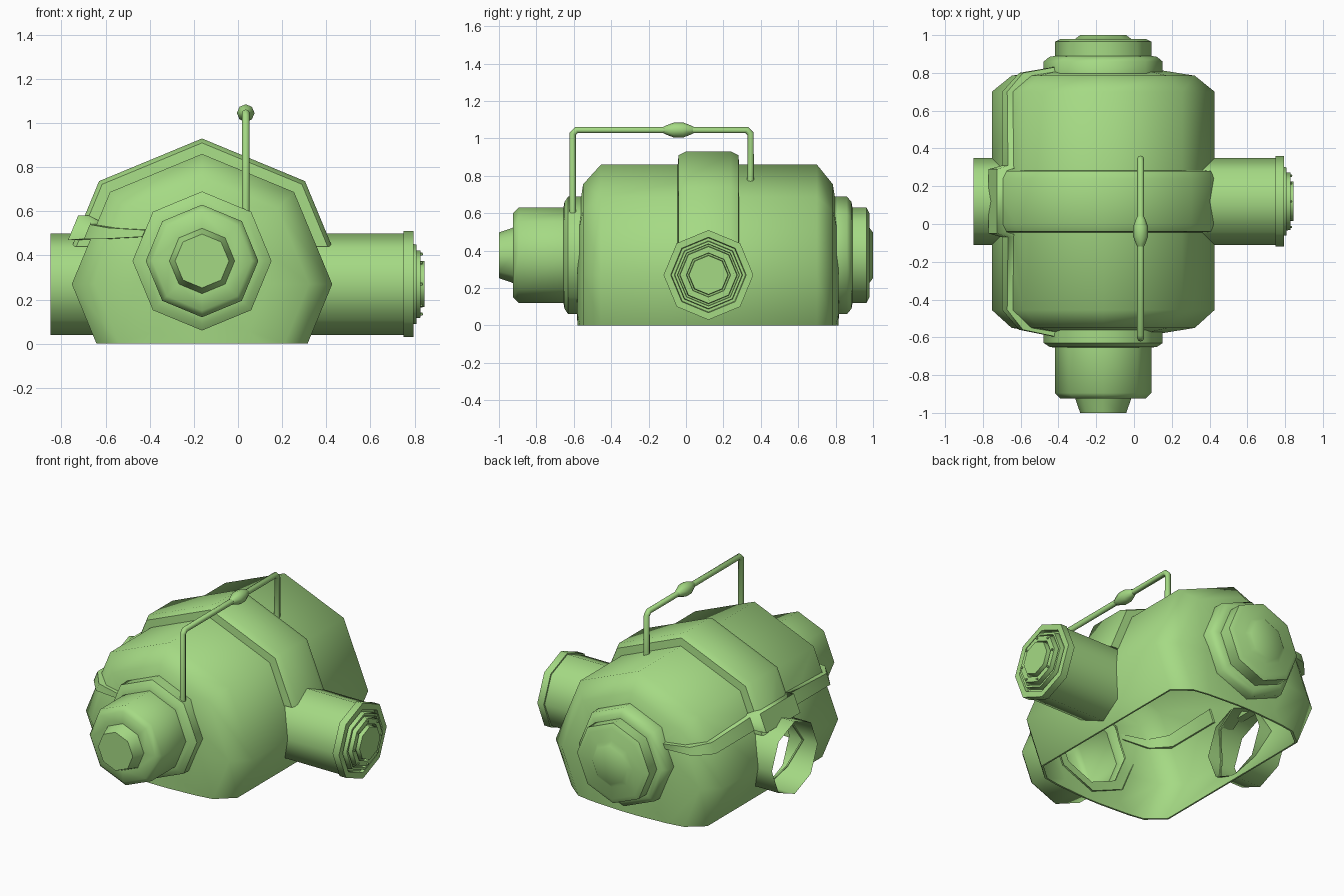
import bpy, bmesh, math
from mathutils import Vector

cube = bpy.data.objects.get("Cube")
if cube:
    bpy.data.objects.remove(cube)

green = bpy.data.materials.new("soft_green")
green.use_nodes = True
color = (0.376, 0.70, 0.231, 1)
green.diffuse_color = color
green.node_tree.nodes["Principled BSDF"].inputs["Base Color"].default_value = color

CX, CY, CZ = -0.163, 0.12, 0.27   # drum axis x, tube axis y, shared axis height
CAP_Z = 0.375                     # height of the end cap axis


def finish(name, bm):
    bmesh.ops.remove_doubles(bm, verts=bm.verts, dist=1e-5)
    bmesh.ops.recalc_face_normals(bm, faces=bm.faces)
    mesh = bpy.data.meshes.new(name)
    bm.to_mesh(mesh)
    bm.free()
    obj = bpy.data.objects.new(name, mesh)
    bpy.context.collection.objects.link(obj)
    mesh.materials.append(green)
    return obj


def smooth(obj):
    bpy.ops.object.select_all(action='DESELECT')
    obj.select_set(True)
    bpy.context.view_layer.objects.active = obj
    bpy.ops.object.shade_smooth_by_angle(angle=math.radians(50))


def bridge(bm, rings, closed=False):
    count = len(rings) if closed else len(rings) - 1
    for i in range(count):
        a, b = rings[i], rings[(i + 1) % len(rings)]
        n = len(a)
        for k in range(n):
            j = (k + 1) % n
            bm.faces.new((a[k], a[j], b[j], b[k]))


def lathe_mesh(profile, axis, center, closed=False, n=8):
    """Turn (radius, position) pairs around the x or y axis."""
    bm = bmesh.new()
    rings = []
    for r, p in profile:
        ring = []
        for k in range(n):
            t = math.tau * k / n
            side, up = r * math.sin(t), r * math.cos(t)
            if axis == 'Y':
                co = (center[0] + side, p, center[1] + up)
            else:
                co = (p, center[0] + side, center[1] + up)
            ring.append(bm.verts.new(co))
        rings.append(ring)
    bridge(bm, rings, closed)
    bmesh.ops.remove_doubles(bm, verts=bm.verts, dist=1e-5)
    return bm


def lathe(name, profile, axis, center, closed=False, n=8):
    obj = finish(name, lathe_mesh(profile, axis, center, closed, n))
    smooth(obj)
    return obj


def cut(obj, cutters):
    bpy.context.view_layer.objects.active = obj
    for cutter in cutters:
        mod = obj.modifiers.new("cut", 'BOOLEAN')
        mod.operation = 'DIFFERENCE'
        mod.solver = 'EXACT'
        mod.object = cutter
        bpy.ops.object.modifier_apply(modifier=mod.name)
    smooth(obj)


def plug(name, r, a, b, axis, center):
    obj = lathe(name, [(0, a), (r, a), (r, b), (0, b)], axis, center)
    obj.hide_render = True
    return obj


# Cutters for the openings
tube_bore = plug("tube_bore", 0.222, -1.2, -0.5, 'X', (CY, CZ))
front_bore = plug("front_bore", 0.25, -0.9, -0.4, 'Y', (CX, CAP_Z))
rear_bore = plug("rear_bore", 0.25, 0.6, 1.2, 'Y', (CX, CAP_Z))
bm = bmesh.new()
bmesh.ops.create_cube(bm, size=4)
bmesh.ops.translate(bm, verts=bm.verts, vec=(0, 0, -2))
floor_cutter = finish("floor_cutter", bm)
floor_cutter.hide_render = True

# Drum shell: thin wall, open below
outer = [(0.1, -0.585), (0.3, -0.58), (0.485, -0.55), (0.59, -0.455),
         (0.59, 0.70), (0.485, 0.785), (0.3, 0.815), (0.1, 0.82)]
inner = [(r - (0.01 if r > 0.1 else 0), CY + (y - CY) * 0.985) for r, y in reversed(outer)]
drum = lathe("drum_shell", outer + inner, 'Y', (CX, CZ), closed=True)
cut(drum, [floor_cutter, tube_bore, front_bore, rear_bore])

# Raised band over the top of the drum
bm = lathe_mesh([(0.582, -0.045), (0.64, -0.04), (0.66, 0.0), (0.66, 0.24),
                 (0.64, 0.28), (0.582, 0.285)], 'Y', (CX, CZ), closed=True)
cutgeo = bmesh.ops.bisect_plane(bm, geom=bm.verts[:] + bm.edges[:] + bm.faces[:],
                                plane_co=(0, 0, 0.44), plane_no=(0, 0, 1), clear_inner=True)
edges = [e for e in cutgeo["geom_cut"] if isinstance(e, bmesh.types.BMEdge)]
bmesh.ops.holes_fill(bm, edges=edges, sides=0)
band = finish("top_band", bm)
cut(band, [tube_bore])

for helper in (tube_bore, front_bore, rear_bore, floor_cutter):
    bpy.data.objects.remove(helper)

# Stepped end caps
lathe("front_cap", [(0.315, -0.56), (0.315, -0.63), (0.285, -0.65), (0.255, -0.655),
                    (0.255, -0.895), (0.225, -0.925), (0.148, -0.925),
                    (0.122, -1.0), (0, -1.0)], 'Y', (CX, CAP_Z))
lathe("rear_cap", [(0.315, 0.79), (0.315, 0.86), (0.285, 0.885), (0.255, 0.89),
                   (0.255, 0.965), (0.225, 0.98), (0.148, 0.98),
                   (0.122, 1.0), (0, 1.0)], 'Y', (CX, CAP_Z))

# Side tubes: one open, one closed by a grooved port
lathe("open_side_tube", [(0.23, -0.85), (0.23, -0.65)], 'X', (CY, CZ))
lathe("closed_side_tube", [(0.23, 0.26), (0.23, 0.76)], 'X', (CY, CZ))
lathe("port_rim", [(0.225, 0.75), (0.24, 0.75), (0.24, 0.795), (0.202, 0.795), (0.198, 0.775),
                   (0.183, 0.775), (0.180, 0.808), (0.166, 0.808), (0.164, 0.79),
                   (0.155, 0.79), (0.152, 0.828), (0.118, 0.828), (0.116, 0.805),
                   (0.107, 0.805), (0.104, 0.845), (0, 0.845)], 'X', (CY, CZ))
for k in range(8):
    t = math.tau * k / 8
    center = (CY + 0.136 * math.sin(t), CZ + 0.136 * math.cos(t))
    lathe("port_bolt", [(0.007, 0.82), (0.007, 0.836), (0, 0.838)], 'X', center, n=6)

# Raised seam strip along the closed side of the drum and over the band
stations = [(-0.595, 0.36, 0.485, 0.515), (-0.56, 0.53, 0.475, 0.525),
            (-0.455, 0.62, 0.475, 0.54), (-0.07, 0.62, 0.475, 0.55),
            (-0.05, 0.69, 0.47, 0.58), (0.29, 0.69, 0.47, 0.58),
            (0.31, 0.62, 0.475, 0.55), (0.70, 0.62, 0.475, 0.54),
            (0.80, 0.53, 0.475, 0.525), (0.83, 0.36, 0.485, 0.515)]
bm = bmesh.new()
rings = []
for y, r, low, high in stations:
    ring = []
    for depth, z in ((0, low), (0, high), (0.05, high), (0.05, low)):
        x = CX - (r - depth - 0.414 * (z - CZ))
        ring.append(bm.verts.new((x, CY + (y - CY) * (1 - depth), z)))
    rings.append(ring)
bridge(bm, rings)
bm.faces.new(rings[0])
bm.faces.new(rings[-1])
smooth(finish("seam_strip", bm))

# Carrying handle: bent rod with a swollen grip
HX, HZ = 0.035, 1.045
path = [(-0.605, 0.58), (-0.605, HZ - 0.02), (-0.585, HZ), (0.325, HZ),
        (0.345, HZ - 0.02), (0.345, 0.77)]
curve = bpy.data.curves.new("handle_rod", 'CURVE')
curve.dimensions = '3D'
curve.bevel_depth = 0.018
curve.bevel_resolution = 2
curve.use_fill_caps = True
spline = curve.splines.new('POLY')
spline.points.add(len(path) - 1)
for point, (y, z) in zip(spline.points, path):
    point.co = (HX, y, z, 1)
rod = bpy.data.objects.new("handle_rod", curve)
bpy.context.collection.objects.link(rod)
curve.materials.append(green)
bpy.ops.object.select_all(action='DESELECT')
rod.select_set(True)
bpy.context.view_layer.objects.active = rod
bpy.ops.object.convert(target='MESH')
smooth(bpy.context.object)
lathe("handle_grip", [(0.017, -0.12), (0.025, -0.105), (0.04, -0.065), (0.04, -0.015),
                      (0.025, 0.025), (0.017, 0.04)], 'Y', (HX, HZ))
